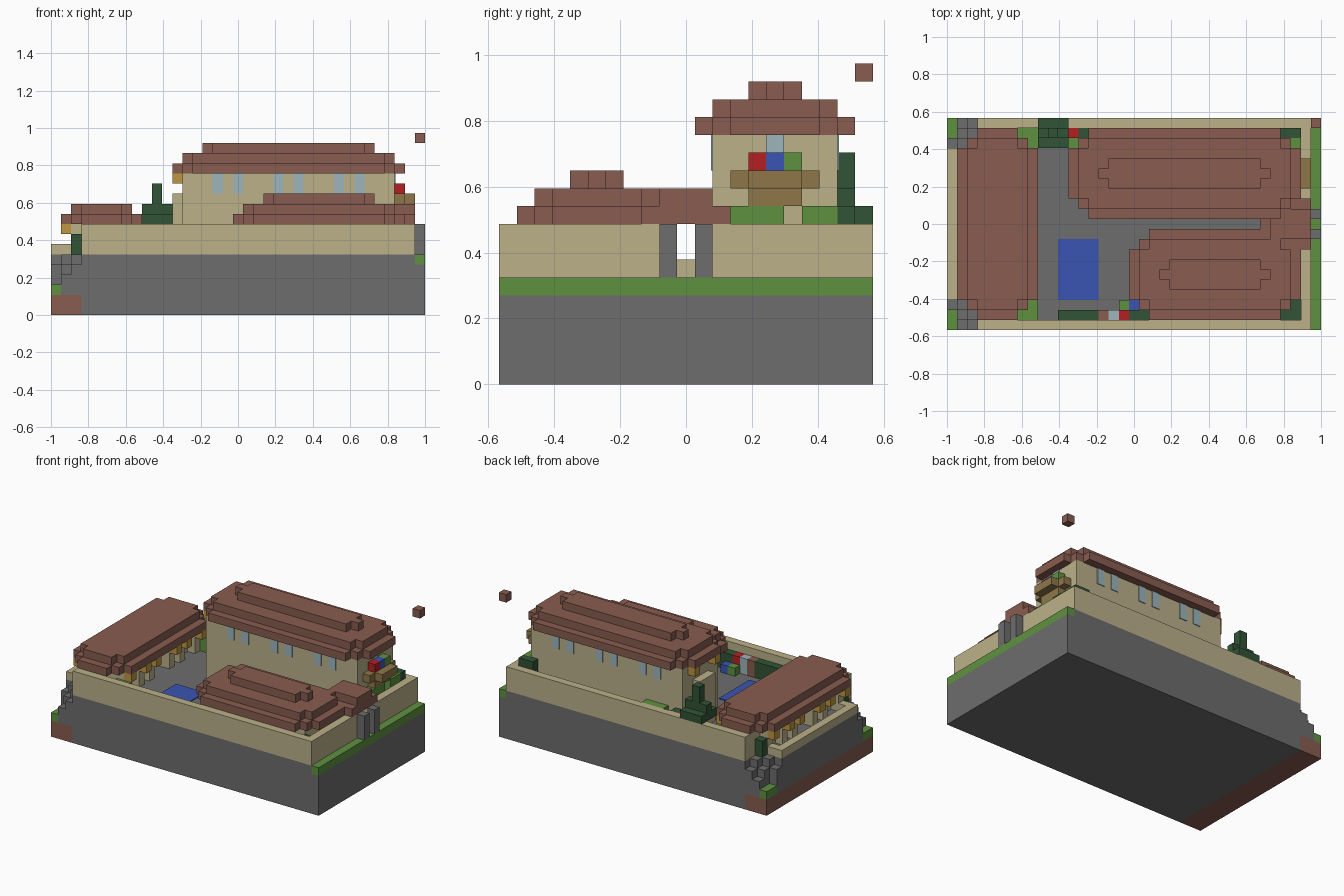
import bpy, bmesh
from mathutils import Matrix, Vector

if "Cube" in bpy.data.objects:
    bpy.data.objects.remove(bpy.data.objects["Cube"])

V = 2 / 37                      # size of one block
NX, NY = 37, 21                 # plan size in blocks


def material(name, hexcode):
    srgb = [int(hexcode[n:n + 2], 16) / 255 for n in (0, 2, 4)]
    lin = [c / 12.92 if c <= 0.04045 else ((c + 0.055) / 1.055) ** 2.4 for c in srgb]
    m = bpy.data.materials.new(name)
    m.use_nodes = True
    m.diffuse_color = (*lin, 1)
    m.node_tree.nodes["Principled BSDF"].inputs["Base Color"].default_value = (*lin, 1)
    return m


STONE = material("stone grey", "6d6d6d")
CLAY = material("clay red", "885c50")
TAN = material("sand wall", "bcb18a")
GRASS = material("grass green", "5f9140")
LEAF = material("dark leaf", "315436")
WATER = material("blue", "3b55b4")
RED = material("bright red", "b32024")
GLASS = material("pale glass", "9cb5bb")
WOOD = material("wood brown", "8f774a")
GOLD = material("gold", "bd9640")


def blocks(name, mat, *boxes):
    """One object made of boxes (i0, i1, j0, j1, k0, k1) in block units, ends exclusive."""
    bm = bmesh.new()
    for i0, i1, j0, j1, k0, k1 in boxes:
        centre = Vector(((i0 + i1 - NX) / 2, (j0 + j1 - NY) / 2, (k0 + k1) / 2)) * V
        size = Vector((i1 - i0, j1 - j0, k1 - k0)) * V
        bmesh.ops.create_cube(bm, size=1, matrix=Matrix.LocRotScale(centre, None, size))
    mesh = bpy.data.meshes.new(name)
    bm.to_mesh(mesh)
    bm.free()
    mesh.materials.append(mat)
    ob = bpy.data.objects.new(name, mesh)
    bpy.context.collection.objects.link(ob)
    return ob


def slab(i0, i1, j0, j1, k, c):
    """Boxes of a one-block slab whose corners are stepped by c blocks."""
    out = [(i0, i1, j0 + c, j1 - c, k, k + 1)]
    for t in range(c):
        s = c - t
        out += [(i0 + s, i1 - s, j0 + t, j0 + t + 1, k, k + 1),
                (i0 + s, i1 - s, j1 - t - 1, j1 - t, k, k + 1)]
    return out


def cell(i, j, k0, k1):
    return (i, i + 1, j, j + 1, k0, k1)


def both(i0, i1, j0, j1, k0, k1):
    """A box and its mirror image across the long axis."""
    return [(i0, i1, j0, j1, k0, k1), (i0, i1, NY - j1, NY - j0, k0, k1)]


# Ground, with a clay foot and broken corners at the -x end
blocks("rock_base", STONE, (3, 36, 0, 21, 0, 6), (36, 37, 0, 21, 0, 5), (0, 3, 3, 18, 2, 6))
blocks("clay_foot", CLAY, (0, 3, 0, 21, 0, 2))
steps = {(0, 2): 5, (1, 0): 4, (1, 1): 5, (2, 0): 5, (2, 1): 6, (1, 2): 6, (2, 2): 6}
corner = []
for (i, j), h in steps.items():
    corner += both(i, i + 1, j, j + 1, 2, h)
blocks("corner_rocks", STONE, *corner)
blocks("corner_grass", GRASS, *both(0, 1, 0, 2, 2, 3))
blocks("corner_bushes", LEAF, *both(2, 3, 2, 3, 6, 8))
blocks("grass_strip", GRASS, (36, 37, 0, 21, 5, 6))
blocks("pond", WATER, (11, 15, 3, 9, 6, 6.1))

# Courtyard walls and gate
blocks("courtyard_walls", TAN, *both(3, 36, 0, 1, 6, 9), *both(35, 36, 1, 10, 6, 9),
       *both(3, 4, 1, 3, 6, 9), (0, 1, 3, 18, 6, 7), *both(1, 3, 3, 4, 6, 7))
blocks("gate_pillars", STONE, *both(36, 37, 9, 10, 6, 9))
blocks("gate_roof", CLAY, (34, 36, 8, 13, 9, 10), (31, 34, 8, 12, 9, 10), (32, 36, 9, 12, 10, 11))

# West hall
rows = (3, 6, 8)
blocks("west_hall_walls", TAN, *both(3, 7, 3, 9, 6, 9))
blocks("west_hall_posts", TAN, *[b for j in rows for i in (2, 7) for b in both(i, i + 1, j, j + 1, 6, 9)])
blocks("west_hall_brackets", GOLD, *[b for j in rows for i in (1, 8) for b in both(i, i + 1, j, j + 1, 8, 9)])
blocks("west_hall_roof", CLAY, *slab(1, 9, 1, 20, 9, 2), *slab(2, 8, 2, 19, 10, 1))

# South hall
blocks("south_hall_walls", TAN, (20, 33, 3, 8, 6, 9))
blocks("south_hall_brackets", GOLD, *[cell(i, 8, 8, 9) for i in range(20, 33, 4)],
       *[cell(19, j, 8, 9) for j in (3, 7)])
blocks("south_hall_roof", CLAY, *slab(18, 35, 1, 10, 9, 2), *slab(19, 34, 2, 9, 10, 1),
       *slab(21, 32, 4, 7, 11, 1))

# Main hall with windows
blocks("main_hall_walls", TAN, (13, 34, 12, 19, 6, 14), (12, 13, 14, 17, 6, 12))
panes = [b for i in (16, 18, 22, 24, 28, 30) for b in
         ((i, i + 1, 11.9, 12.1, 12, 14), (i, i + 1, 18.9, 19.1, 12, 14))]
blocks("main_hall_windows", GLASS, *panes, (33.9, 34.1, 15, 16, 12, 14))
blocks("main_hall_brackets", GOLD, *[cell(12, j, 13, 14) for j in (13, 17)])
blocks("main_hall_roof", CLAY, *slab(12, 35, 11, 20, 14, 2), *slab(13, 34, 12, 19, 15, 1),
       *slab(15, 32, 14, 17, 16, 1))

# Balcony and its flowers
blocks("balcony", WOOD, (34, 35, 13, 18, 11, 12), (35, 36, 14, 17, 11, 12), (34, 35, 14, 17, 10, 11))
for n, (label, mat) in enumerate((("red", RED), ("blue", WATER), ("green", GRASS))):
    blocks("balcony_plant_" + label, mat, cell(34, 14 + n, 12, 13))

# Garden planting
blocks("tree", LEAF, (10, 11, 19, 20, 6, 13), (9, 12, 18, 20, 9, 10), (9, 12, 20, 21, 9, 10),
       (9, 12, 19, 20, 10, 11))
blocks("dark_bushes", LEAF, (33, 35, 19, 20, 6, 10), cell(13, 19, 6, 9), (11, 15, 1, 2, 6, 8),
       (18, 20, 1, 2, 6, 8), (33, 35, 1, 3, 6, 8))
blocks("green_bushes", GRASS, (34, 35, 13, 16, 6, 10), (34, 35, 17, 19, 6, 10), cell(34, 12, 6, 9),
       cell(12, 18, 6, 8), cell(17, 2, 6, 7), (15, 18, 19, 20, 6, 9), *both(7, 9, 1, 3, 6, 8))
blocks("red_flowers", RED, cell(12, 19, 6, 9), cell(17, 1, 6, 8))
blocks("pale_flower", GLASS, cell(16, 1, 6, 8))
blocks("blue_flower", WATER, cell(18, 2, 6, 7))
blocks("clay_pot", CLAY, cell(15, 1, 6, 8))

# Floating block
blocks("floating_block", CLAY, cell(36, 20, 17, 18))
